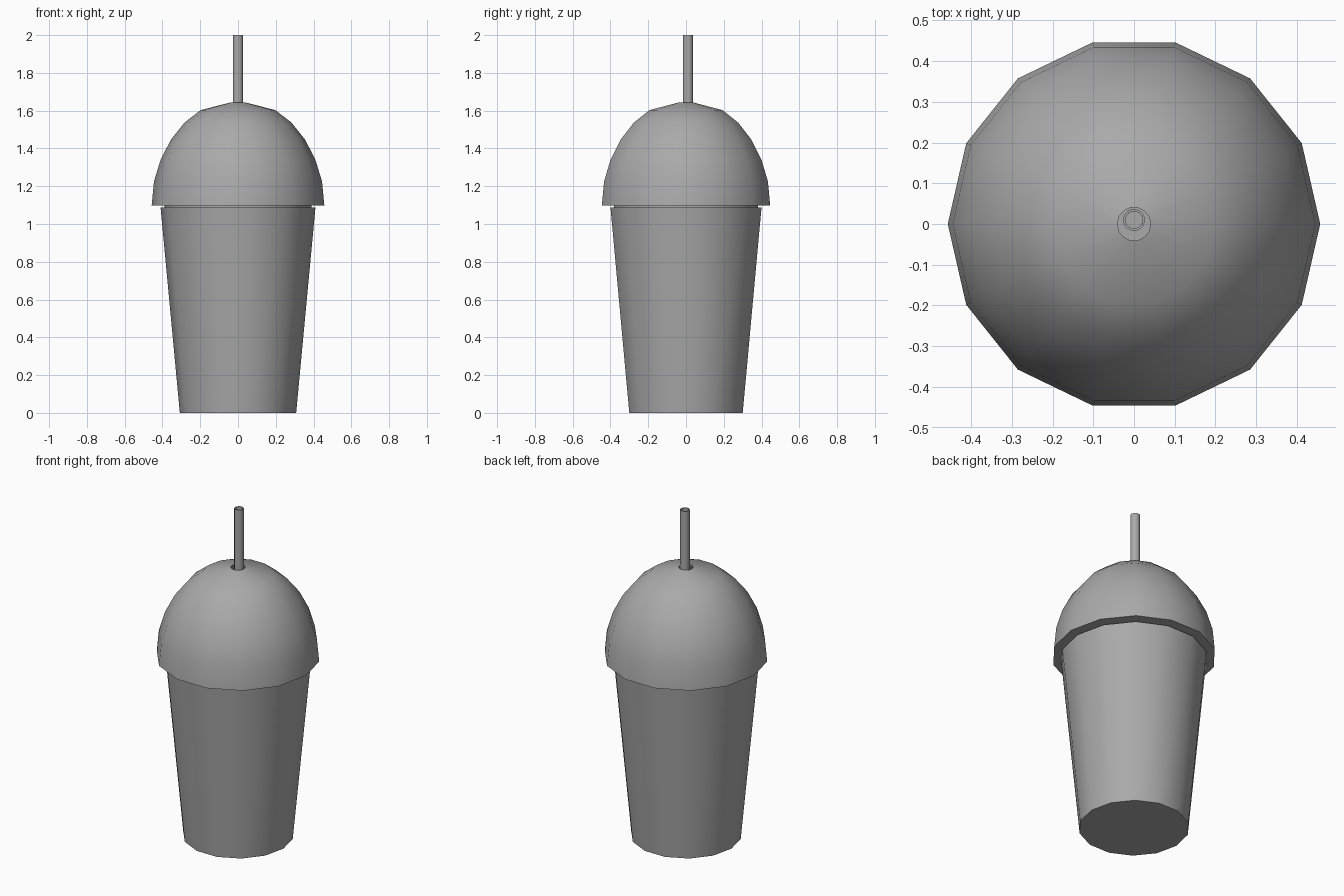
import bpy
import bmesh
from math import cos, sin, pi, radians

SIDES = 14

default = bpy.data.objects.get("Cube")
if default:
    bpy.data.objects.remove(default, do_unlink=True)

grey = bpy.data.materials.new("plain grey")
grey.use_nodes = True
colour = (0.4, 0.4, 0.4, 1)
grey.diffuse_color = colour
grey.node_tree.nodes["Principled BSDF"].inputs["Base Color"].default_value = colour


def lathe(name, profile, closed=False, y=0, angle=40):
    """Turn an (r, z) profile around z; a radius of 0 becomes a pole."""
    bm = bmesh.new()
    rings = []
    for r, z in profile:
        if r == 0:
            rings.append([bm.verts.new((0, y, z))] * SIDES)
        else:
            rings.append([bm.verts.new((r * cos(2 * pi * i / SIDES),
                                        y + r * sin(2 * pi * i / SIDES), z))
                          for i in range(SIDES)])
    pairs = list(zip(rings, rings[1:]))
    if closed:
        pairs.append((rings[-1], rings[0]))
    for low, high in pairs:
        for i in range(SIDES):
            j = (i + 1) % SIDES
            corners = [low[i], low[j], high[j], high[i]]
            bm.faces.new(list(dict.fromkeys(corners)))
    bmesh.ops.recalc_face_normals(bm, faces=bm.faces)
    mesh = bpy.data.meshes.new(name)
    bm.to_mesh(mesh)
    bm.free()
    mesh.materials.append(grey)
    obj = bpy.data.objects.new(name, mesh)
    bpy.context.collection.objects.link(obj)
    bpy.ops.object.select_all(action="DESELECT")
    obj.select_set(True)
    bpy.context.view_layer.objects.active = obj
    bpy.ops.object.shade_smooth_by_angle(angle=radians(angle))
    return obj


# Tapered cup, hollow with a thin wall and floor
lathe("cup", [(0, 0), (0.308, 0), (0.41, 1.087), (0.4, 1.087),
              (0.3, 0.01), (0, 0.01)])

# Domed lid with a flat rim, a short plug inside the cup and a straw hole
outer = [(0.457, 1.098), (0.445, 1.225), (0.41, 1.34), (0.355, 1.447),
         (0.283, 1.537), (0.198, 1.603), (0.041, 1.643)]
inner = [(r - 0.01 if r > 0.1 else r, z - 0.01) for r, z in outer[:0:-1]]
plug = [(0.38, 1.1), (0.38, 1.06), (0.39, 1.06), (0.39, 1.098)]
lathe("domed_lid", outer + inner + plug, closed=True)

# Hollow drinking straw
lathe("straw", [(0.027, 0.02), (0.027, 2), (0.021, 2), (0.021, 0.02)],
      closed=True, y=0.01)
